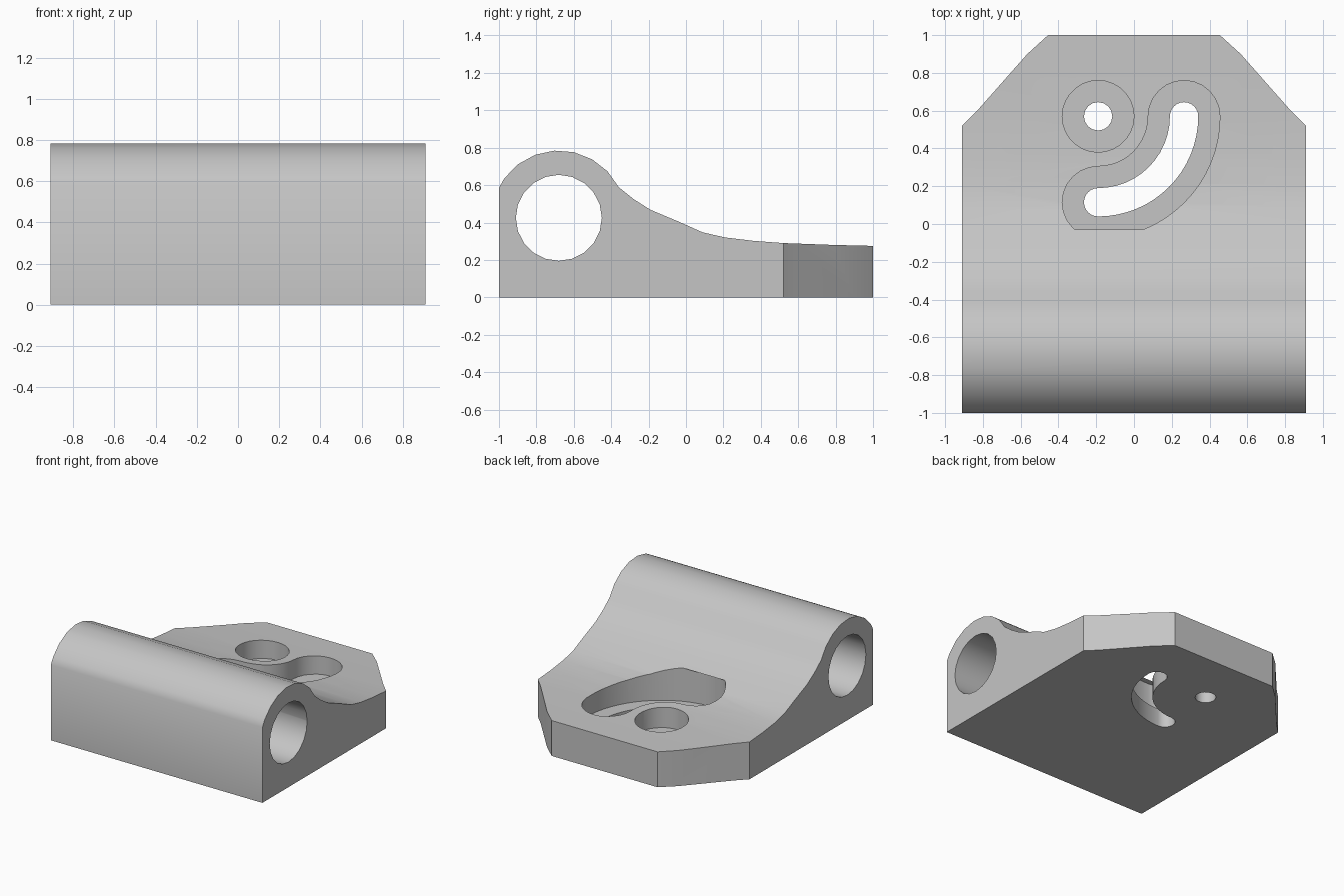
import bpy
import bmesh
from math import cos, sin, pi, radians
from mathutils import Vector

cube = bpy.data.objects.get("Cube")
if cube:
    bpy.data.objects.remove(cube, do_unlink=True)

grey = bpy.data.materials.new("plain grey")
grey.use_nodes = True
grey.diffuse_color = (0.56, 0.56, 0.56, 1)
grey.node_tree.nodes["Principled BSDF"].inputs["Base Color"].default_value = grey.diffuse_color


def prism(name, points, offset):
    """Solid made by sweeping a closed 3D outline along an offset."""
    bm = bmesh.new()
    face = bm.faces.new([bm.verts.new(p) for p in points])
    swept = bmesh.ops.extrude_face_region(bm, geom=[face])["geom"]
    verts = [v for v in swept if isinstance(v, bmesh.types.BMVert)]
    bmesh.ops.translate(bm, verts=verts, vec=Vector(offset))
    bmesh.ops.recalc_face_normals(bm, faces=bm.faces)
    mesh = bpy.data.meshes.new(name)
    bm.to_mesh(mesh)
    bm.free()
    mesh.materials.append(grey)
    obj = bpy.data.objects.new(name, mesh)
    bpy.context.collection.objects.link(obj)
    return obj


def arc(cx, cy, r, start, end, steps):
    angles = [radians(start + (end - start) * i / steps) for i in range(steps + 1)]
    return [(cx + r * cos(a), cy + r * sin(a)) for a in angles]


def upright(name, outline, bottom, top):
    return prism(name, [(x, y, bottom) for x, y in outline], (0, 0, top - bottom))


def across(name, outline, half_width):
    return prism(name, [(-half_width, y, z) for y, z in outline], (2 * half_width, 0, 0))


def combine(target, tool, operation):
    """Apply a boolean, then drop the tool."""
    tool.hide_render = True
    mod = target.modifiers.new(tool.name, "BOOLEAN")
    mod.object, mod.operation, mod.solver = tool, operation, "EXACT"
    bpy.ops.object.select_all(action="DESELECT")
    bpy.context.view_layer.objects.active = target
    target.select_set(True)
    bpy.ops.object.modifier_apply(modifier=mod.name)
    bpy.data.objects.remove(tool, do_unlink=True)


# Side profile: flat base, sweeping saddle, round barrel
BARREL = (-0.68, 0.425)
saddle = [(1, 0.275), (0.79, 0.28), (0.52, 0.29), (0.36, 0.302), (0.21, 0.32),
          (0.09, 0.347), (-0.04, 0.405), (-0.19, 0.468), (-0.28, 0.525)]
profile = [(-1, 0), (1, 0)] + saddle + arc(*BARREL, 0.36, 27, 144, 7) + [(-1, 0.585)]
body = across("bracket_body", profile, 0.91)

# Plan outline: clipped rear corners
half = [(0.91, -1.1), (0.91, 0.52), (0.83, 0.6), (0.565, 0.9), (0.455, 1), (0.455, 1.1)]
half[-1] = (0.455, 1)
plan = half[:-1] + [(-x, y) for x, y in reversed(half[:-1])]
combine(body, upright("plan_cutter", plan, -0.1, 1), "INTERSECT")

# Barrel bore
combine(body, across("bore_cutter", arc(*BARREL, 0.23, 0, 342, 19), 1.1), "DIFFERENCE")

# Pivot hole and curved slot, each with a wider recess
PIVOT = (-0.19, 0.57)
SWEEP = 0.455
FLOOR = 0.14


def slot(r):
    """Quarter-circle slot around the pivot with round ends."""
    px, py = PIVOT
    return (arc(px, py, SWEEP + r, -90, 0, 16)
            + arc(px + SWEEP, py, r, 0, 180, 12)[1:-1]
            + arc(px, py, SWEEP - r, 0, -90, 12)
            + arc(px, py - SWEEP, r, 90, 270, 12)[1:-1])


def round_hole(r, sides):
    return arc(*PIVOT, r, 0, 360 - 360 / sides, sides - 1)


cutters = [
    ("hole_recess_cutter", round_hole(0.19, 28), FLOOR, 0.4),
    ("slot_recess_cutter", slot(0.19), FLOOR, 0.4),
    ("hole_cutter", round_hole(0.075, 16), -0.1, FLOOR + 0.05),
    ("slot_cutter", slot(0.075), -0.1, FLOOR + 0.05),
]
for name, outline, bottom, top in cutters:
    combine(body, upright(name, outline, bottom, top), "DIFFERENCE")

# Smooth the curved surfaces and keep crisp edges
body.select_set(True)
bpy.context.view_layer.objects.active = body
bpy.ops.object.shade_smooth_by_angle(angle=radians(30))
